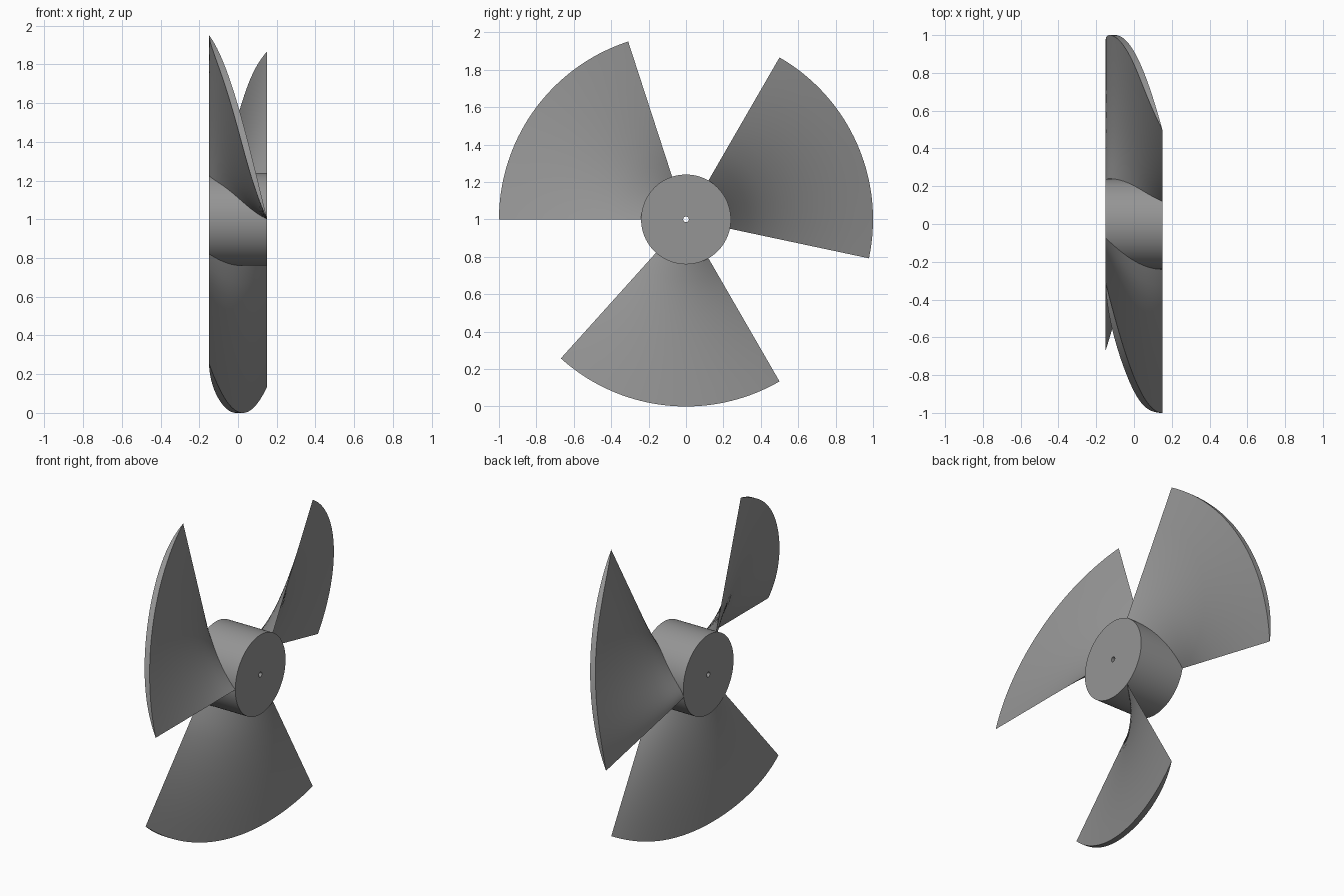
import bpy, bmesh, math

if "Cube" in bpy.data.objects:
    bpy.data.objects.remove(bpy.data.objects["Cube"])

R_HUB, R_TIP, HALF, HOLE = 0.24, 1.0, 0.15, 0.015
SWEEP, STEPS, RINGS = math.radians(72), 36, 8

grey = bpy.data.materials.new("grey")
grey.diffuse_color = (0.3, 0.3, 0.3, 1)
grey.use_nodes = True
grey.node_tree.nodes["Principled BSDF"].inputs["Base Color"].default_value = grey.diffuse_color


def point(x, r, a):
    return (x, r * math.cos(a), 1 + r * math.sin(a))


def finish(name, bm):
    bmesh.ops.remove_doubles(bm, verts=bm.verts, dist=1e-5)
    bmesh.ops.recalc_face_normals(bm, faces=bm.faces)
    mesh = bpy.data.meshes.new(name)
    bm.to_mesh(mesh)
    bm.free()
    mesh.materials.append(grey)
    ob = bpy.data.objects.new(name, mesh)
    bpy.context.collection.objects.link(ob)
    bpy.ops.object.select_all(action='DESELECT')
    ob.select_set(True)
    bpy.context.view_layer.objects.active = ob
    bpy.ops.object.shade_smooth_by_angle(angle=math.radians(30))


# Hub: a rectangular section spun round the x axis, leaving a shaft hole
bm = bmesh.new()
n = 96
section = [(-HALF, HOLE), (-HALF, R_HUB), (HALF, R_HUB), (HALF, HOLE)]
loops = [[bm.verts.new(point(x, r, 2 * math.pi * i / n)) for x, r in section] for i in range(n)]
for i in range(n):
    a, b = loops[i], loops[(i + 1) % n]
    for k in range(4):
        m = (k + 1) % 4
        bm.faces.new((a[k], a[m], b[m], b[k]))
finish("hub", bm)


# Blade: helical sheet with a bowed rear face, tapering to sharp side edges
def blade(name, start):
    bm = bmesh.new()
    sheets = []
    for bow in (0, 0.035):
        grid = []
        for i in range(STEPS + 1):
            t = i / STEPS
            x = HALF * (2 * t - 1) - bow * (1 - (2 * t - 1) ** 4)
            x = max(x, -HALF)
            grid.append([bm.verts.new(point(x, R_HUB - 0.005 + (R_TIP - R_HUB + 0.005) * j / RINGS,
                                            start + SWEEP * t)) for j in range(RINGS + 1)])
        sheets.append(grid)
        for i in range(STEPS):
            for j in range(RINGS):
                bm.faces.new((grid[i][j], grid[i + 1][j], grid[i + 1][j + 1], grid[i][j + 1]))
    # Root and rim strips between the two sheets
    f, b = sheets
    for j in (0, RINGS):
        for i in range(STEPS):
            bm.faces.new((f[i][j], f[i + 1][j], b[i + 1][j], b[i][j]))
    finish(name, bm)


for k, name in enumerate(("blade_right", "blade_left", "blade_lower")):
    blade(name, math.radians(-12 + 120 * k))
